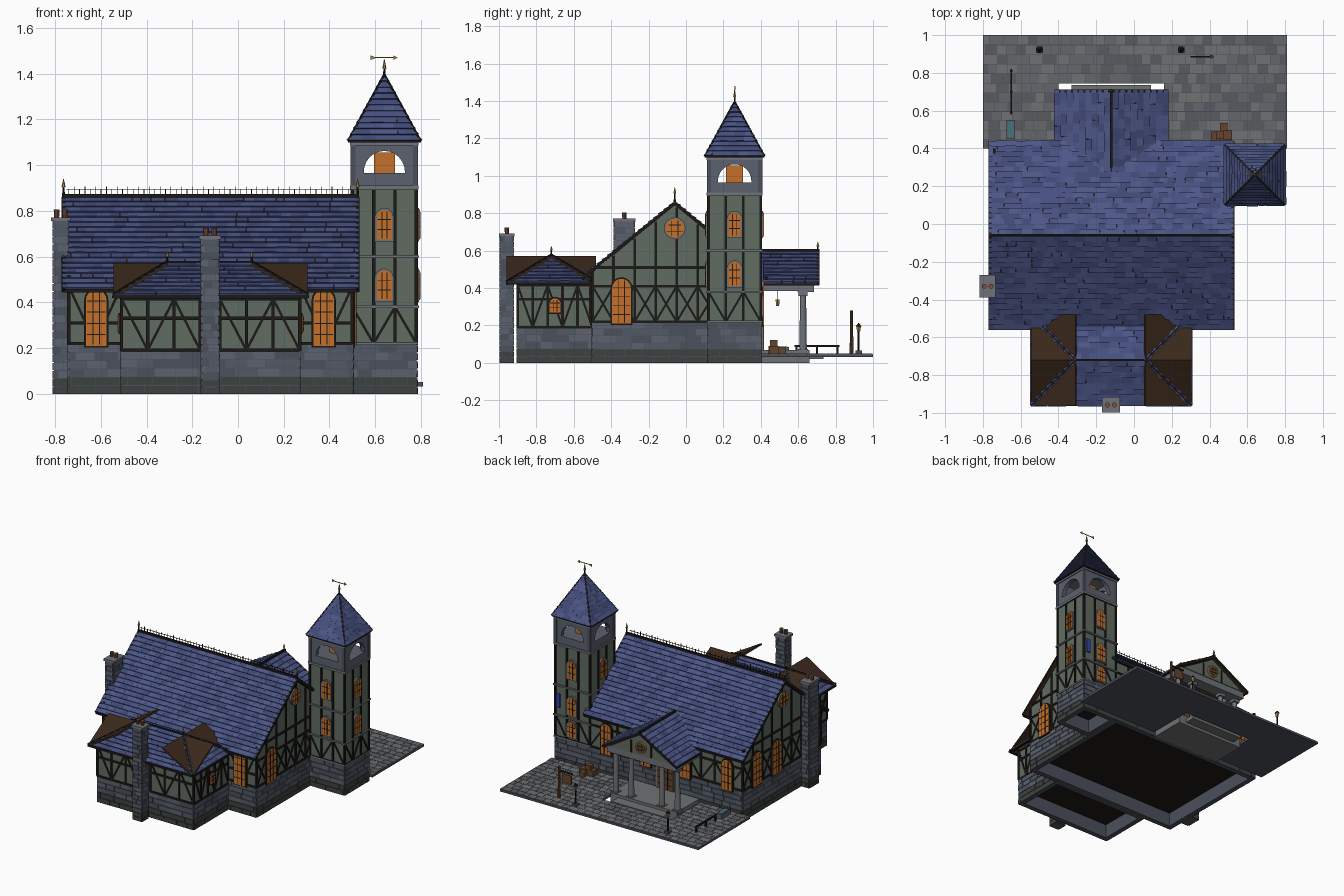
import bpy, bmesh, math, random
from mathutils import Vector as V

if "Cube" in bpy.data.objects:
    bpy.data.objects.remove(bpy.data.objects["Cube"])
random.seed(4)
COL = {'blue1': (.062, .08, .215), 'blue2': (.074, .095, .245), 'blue3': (.052, .066, .18), 'deck': (.042, .021, .011),
       'stone1': (.085, .1, .13), 'stone2': (.105, .12, .155), 'stone3': (.07, .08, .105), 'moss': (.045, .055, .05),
       'pave1': (.13, .135, .145), 'pave2': (.16, .165, .17), 'pave3': (.10, .105, .115), 'wall': (.115, .15, .12),
       'timber': (.012, .010, .009), 'glow': (.55, .16, .022), 'trim': (.16, .17, .19), 'gold': (.4, .24, .06),
       'pot': (.22, .08, .045), 'wood': (.13, .06, .025), 'teal': (.06, .17, .2), 'banner': (.03, .06, .4)}
BLUE, STONE, PAVE = (['blue1', 'blue2', 'blue3'], ['stone1', 'stone2', 'stone3'], ['pave1', 'pave2', 'pave3'])
MAT = {}
for k, c in COL.items():
    MAT[k] = bpy.data.materials.new(k)
    MAT[k].diffuse_color = (*c, 1)
parts = {}
X, Y, Z = V((1, 0, 0)), V((0, 1, 0)), V((0, 0, 1))
DIRS = [V((0, -1, 0)), V((1, 0, 0)), V((0, 1, 0)), V((-1, 0, 0))]


def side(f):  # horizontal tangent of a wall facing f
    return V((-f.y, f.x, 0))


def prism(name, mat, pts, vec):  # polygon swept along a vector, or joined to a second polygon
    bm, mats = parts.setdefault(name, (bmesh.new(), []))
    if mat not in mats:
        mats.append(mat)
    top = vec if isinstance(vec, list) else [V(p) + vec for p in pts]
    a, b = [bm.verts.new(p) for p in pts], [bm.verts.new(p) for p in top]
    n = len(a)
    faces = [a[::-1], b] + [[a[i], a[(i + 1) % n], b[(i + 1) % n], b[i]] for i in range(n)]
    for f in faces:
        bm.faces.new(f).material_index = mats.index(mat)


def box(name, mat, lo, hi):
    (x, y, z), (p, q, r) = lo, hi
    prism(name, mat, [(x, y, z), (p, y, z), (p, q, z), (x, q, z)], Z * (r - z))


def beam(name, mat, a, b, w=.014):
    a, b = V(a), V(b)
    d = (b - a).normalized()
    s = d.cross(Z if abs(d.z) < .9 else X).normalized() * w / 2
    t = d.cross(s)
    prism(name, mat, [a + s + t, a - s + t, a - s - t, a + s - t], b - a)


def cyl(name, mat, c, r1, r2, h, n=10):
    ring = lambda r, z: [V(c) + V((r * math.cos(i * math.tau / n), r * math.sin(i * math.tau / n), z)) for i in range(n)]
    prism(name, mat, ring(r1, 0), ring(r2, h))


def tiles(name, mats, o, u, v, U, rows, w, t, t2, inl=0, inr=0, low=None):
    # staggered rows of blocks or shingles, optionally narrowing towards the top
    o, H, vn = V(o), v.length, v.normalized()
    n = u.cross(vn)
    gap = .002 if t == t2 else .0003
    for r in range(rows):
        v0, v1 = H * r / rows, H * (r + 1) / rows - (.003 if t == t2 else 0)
        x = -w * random.random()
        while x < U:
            x1 = x + w * random.uniform(.7, 1.3)
            cl = lambda q, h: max(inl * h / H, min(U - inr * h / H, q))
            q = [cl(x, v0), cl(x1 - gap, v0), cl(x1 - gap, v1), cl(x, v1)]
            x = x1
            if q[1] - q[0] < .002 and q[2] - q[3] < .002:
                continue
            bot = [o + u * a + vn * h for a, h in zip(q, (v0, v0, v1, v1))]
            k = t * random.uniform(.9, 1.1)
            top = [p + n * e for p, e in zip(bot, (k, k, t2, t2))]
            prism(name, low if low and r < 2 else random.choice(mats), bot, top)


def slope(name, o, u, v, U, rows, inl=0, inr=0, full=True):  # shingles on a deck board
    o, w = V(o), u.cross(v.normalized()) * -.012
    tiles(name + '_shingles', BLUE, o, u, v, U, rows, .05, .01, .003, inl, inr)
    a, b = (0, 0) if full else (inl, inr)
    prism(name + '_deck', 'deck', [o, o + u * U, o + u * (U - b) + v, o + u * a + v], w)


def stonework(name, lo, hi, rows, w=.085, hollow=False, low='moss'):
    (x, y, z), (p, q, r) = lo, hi
    k = .03
    if hollow:
        for a, b in (((x, y), (p, y + k)), ((x, q - k), (p, q)), ((x, y + k), (x + k, q - k)), ((p - k, y + k), (p, q - k))):
            box(name, 'stone3', (*a, z), (*b, r))
        box(name, 'timber', (x + k, y + k, .1), (p - k, q - k, r))
    else:
        box(name, 'stone3', lo, hi)
    for f, o, U in zip(DIRS, ((x, y, z), (p, y, z), (p, q, z), (x, q, z)), (p - x, q - y, p - x, q - y)):
        tiles(name, STONE, o, side(f), Z * (r - z), U, rows, w, .006, .006, low=low)


def frame(name, o, u, L, z0, z1, bays, rails=(), brace=None, bz=None):  # half-timbering
    P = lambda a, z: V((o[0], o[1], 0)) + u * a + Z * z
    for i in range(bays + 1):
        beam(name, 'timber', P(L * i / bays, z0), P(L * i / bays, z1))
    for z in (z0, z1, *rails):
        beam(name, 'timber', P(0, z), P(L, z))
    for i in range(bays):
        a, b = L * i / bays, L * (i + 1) / bays
        lo, hi = bz or (z0, z1)
        if brace == 'X' or (brace == '/' and i % 2):
            beam(name, 'timber', P(a, lo), P(b, hi), .011)
        if brace == 'X' or (brace == '/' and not i % 2):
            beam(name, 'timber', P(b, lo), P(a, hi), .011)


def window(name, c, f, w, z0, z1, rim='timber', kind='arch', glass='glow'):
    u, c = side(f), V((c[0], c[1], 0))
    def outline(g, out):
        r = w / 2 + g
        if kind == 'round':
            pts = [(r * math.cos(i * math.tau / 16), (z0 + z1) / 2 + r * math.sin(i * math.tau / 16)) for i in range(16)]
        else:
            pts = [(-r, z0 - g), (r, z0 - g)] + [(r * math.cos(i * math.pi / 8), z1 - w / 2 + r * math.sin(i * math.pi / 8)) for i in range(9)]
        return [c + u * a + Z * b + f * out for a, b in pts]
    prism(name, rim, outline(.008, -.01), f * .022)
    prism(name, glass, outline(0, 0), f * .016)
    for a in (-w / 6, w / 6):
        beam(name, 'timber', c + u * a + Z * (z0 + .005) + f * .016, c + u * a + Z * (z1 - .01) + f * .016, .004)
    k = max(3, int((z1 - z0) / .045))
    for i in range(1, k):
        z = z0 + (z1 - z0) * i / k
        s = w * .45 if z < z1 - w / 3 else w * .33
        beam(name, 'timber', c - u * s + Z * z + f * .016, c + u * s + Z * z + f * .016, .004)


def finial(name, p, h):
    cyl(name, 'timber', p, .006, .004, h * .55, 6)
    cyl(name, 'gold', V(p) + Z * h * .5, .009, .001, h * .5, 6)


# main hall: stone base, gabled body, roof
stonework('hall_base', (-.74, -.5, 0), (.5, .4, .22), 6, hollow=True)
rz = lambda y: .86 - .81 * abs(y + .06)
prism('hall_walls', 'wall', [(-.74, -.5, .21), (-.74, .4, .21), (-.74, .4, rz(.4) - .02), (-.74, -.06, .845), (-.74, -.5, rz(-.5) - .02)], X * 1.24)
slope('hall_front_roof', (-.768, -.555, .457), X, V((0, .495, .401)), 1.296, 18)
slope('hall_back_roof', (.528, .435, .457), -X, V((0, -.495, .401)), 1.296, 18)
beam('hall_ridge', 'timber', (-.77, -.06, .866), (.53, -.06, .866), .014)
for x in (-.763, .523):
    for y in (-.555, .435):
        beam('bargeboards', 'timber', (x, y, .452), (x, -.06, .855), .016)
    finial('hall_finials', (x, -.06, .87), .07)
for y in (-.55, .43):
    beam('hall_eaves', 'timber', (-.765, y, .449), (.525, y, .449), .014)
for i in range(53):
    x = -.74 + i * .0235
    beam('ridge_cresting', 'timber', (x, -.06, .87), (x, -.06, .906 if i % 2 else .896), .003)
beam('ridge_cresting', 'timber', (-.75, -.06, .892), (.5, -.06, .892), .003)
# hall half-timbering and windows
frame('hall_timbers', (-.74, -.5), X, .23, .22, .47, 2, (.31,), '/')
frame('hall_timbers', (.27, -.5), X, .23, .22, .47, 2, (.31,), '/')
frame('hall_timbers', (-.74, .4), X, 1.24, .22, .47, 11, (.38,), '/', (.22, .38))
for x, f in ((-.74, DIRS[3]), (.5, DIRS[1])):
    frame('gable_timbers', (x, -.5), Y, .9, .22, .41, 8, (), 'X')
    beam('gable_timbers', 'timber', (x, -.5, .51), (x, .4, .51))
    for i in range(9):
        y = -.5 + i * .1125
        beam('gable_timbers', 'timber', (x, y, .4), (x, y, rz(y) - .02))
    window('gable_round_window', (x, -.06), f, .1, .67, .77, 'trim', 'round')
    window('gable_window', (x, -.345 if x > 0 else .02), f, .1, .21, .45)
window('gable_window', (-.74, .25), DIRS[3], .1, .21, .45)
for x in (-.62, .375):
    window('hall_front_window', (x, -.5), DIRS[0], .09, .21, .455)
for x in (-.62, -.28, .04, .36):
    window('hall_back_window', (x, .4), DIRS[2], .08, .2, .42)
window('entrance_door', (-.12, .4), DIRS[2], .13, .06, .34, 'trim', 'arch', 'wood')

# front wing with hipped roof on unclipped deck boards
stonework('wing_base', (-.51, -.9, 0), (.27, -.5, .19), 5, hollow=True)
box('wing_walls', 'wall', (-.51, -.9, .18), (.27, -.46, .435))
frame('wing_timbers', (-.51, -.9), X, .345, .19, .415, 3, (.33,), '/')
frame('wing_timbers', (-.08, -.9), X, .35, .19, .415, 3, (.33,), '/')
for x, f in ((-.51, DIRS[3]), (.27, DIRS[1])):
    frame('wing_timbers', (x, -.9), Y, .4, .19, .415, 5, (.34,), '/')
    window('wing_side_window', (x, -.7), f, .06, .27, .345)
slope('wing_front_roof', (-.545, -.96, .43), X, V((0, .24, .142)), .85, 8, .235, .245)
slope('wing_back_roof', (.305, -.48, .43), -X, V((0, -.24, .142)), .85, 8, .245, .235)
slope('wing_right_roof', (.305, -.96, .43), Y, V((-.245, 0, .142)), .48, 8, .24, .24)
slope('wing_left_roof', (-.545, -.48, .43), -Y, V((.235, 0, .142)), .48, 8, .24, .24)
beam('wing_ridge', 'timber', (-.31, -.72, .575), (.06, -.72, .575), .012)
beam('wing_eaves', 'timber', (-.545, -.955, .424), (.305, -.955, .424), .014)
for x, a in ((-.545, -.31), (.305, .06)):
    beam('wing_eaves', 'timber', (x, -.96, .424), (x, -.48, .424), .012)
    for y in (-.96, -.48):
        beam('wing_hips', 'timber', (x, y, .435), (a, -.72, .578), .01)
    finial('wing_finials', (a, -.72, .575), .05)

# chimneys
for nm, x, y, sx, sy, h in (('side_chimney', -.775, -.33, .03, .052, .76), ('front_chimney', -.122, -.958, .036, .033, .68)):
    stonework(nm, (x - sx, y - sy, 0), (x + sx, y + sy, h), 22, .05)
    box(nm, 'trim', (x - sx - .012, y - sy - .008, h - .005), (x + sx + .012, y + sy + .008, h + .012))
    for d in (-.018, .018):
        cyl(nm + '_pots', 'pot', (x + d, y, h + .01), .011, .013, .035)

# tower shaft
tx, ty, h = .64, .26, .14
C = V((tx, ty, 0))
stonework('tower_base', (tx - h, ty - h, 0), (tx + h, ty + h, .22), 6, .07, hollow=True)
box('tower_walls', 'wall', (tx - h, ty - h, .21), (tx + h, ty + h, .9))
for z, e in ((.22, .008), (.38, .012), (.6, .012)):
    box('tower_bands', 'trim', (tx - h - e, ty - h - e, z - .005), (tx + h + e, ty + h + e, z + .005))
box('belfry_parapet', 'stone2', (tx - .143, ty - .143, .905), (tx + .143, ty + .143, .965))
for z, e in ((.9, .15), (1.092, .15)):
    box('belfry_cornice', 'trim', (tx - e, ty - e, z - .006), (tx + e, ty + e, z + .01))
for f in DIRS:
    u = side(f)
    o = C + f * h - u * h
    frame('tower_timbers', o, u, .28, .22, .9, 3, (), '/', (.22, .38))
    for z in (.41, .675):
        window('tower_window', C + f * h, f, .065, z, z + .13, 'trim')
    if f.y > 0:
        window('tower_window', C + f * h, f, .065, .25, .36, 'trim')
    # belfry arch, corner pier strips and tapering roof side
    arch = [(-.143, .96), (-.09, .96)] + [(-.09 * math.cos(i * math.pi / 12), .97 + .092 * math.sin(i * math.pi / 12)) for i in range(13)]
    arch += [(.09, .96), (.143, .96), (.143, 1.1), (-.143, 1.1)]
    prism('belfry_arches', 'stone2', [C + f * .143 + u * a + Z * b for a, b in arch], f * -.03)
    beam('belfry_piers', 'stone3', C + (f + u) * .137 + Z * .91, C + (f + u) * .137 + Z * 1.09, .022)
    slope('tower_roof', C + f * .157 - u * .157 + Z * 1.105, u, Z * .285 - f * .157, .314, 11, .157, .157, False)
    beam('tower_hips', 'timber', C + (f + u) * .157 + Z * 1.105, C + Z * 1.393, .01)
    beam('tower_eaves', 'timber', C + (f + u) * .155 + Z * 1.104, C + (f - u) * .155 + Z * 1.104, .01)
box('bell_lantern', 'glow', (tx - .046, ty - .046, .96), (tx + .046, ty + .046, 1.055))
finial('tower_finial', (tx, ty, 1.38), .085)
beam('weathervane', 'gold', (tx - .055, ty, 1.47), (tx + .055, ty, 1.47), .004)
prism('weathervane', 'gold', [(tx + .04, ty, 1.46), (tx + .058, ty, 1.47), (tx + .04, ty, 1.48)], Y * .004)
prism('weathervane', 'gold', [(tx - .06, ty, 1.46), (tx - .035, ty, 1.47), (tx - .06, ty, 1.48)], Y * .004)
box('tower_banner', 'banner', (.735, .405, .44), (.765, .415, .54))

# entrance portico
slope('portico_right_roof', (.178, .27, .425), Y, V((-.298, 0, .17)), .44, 9)
slope('portico_left_roof', (-.418, .71, .425), -Y, V((.298, 0, .17)), .44, 9)
beam('portico_ridge', 'timber', (-.12, .3, .602), (-.12, .715, .602), .014)
finial('portico_finial', (-.12, .705, .598), .05)
prism('portico_pediment', 'wall', [(-.38, .67, .425), (.14, .67, .425), (-.12, .67, .58)], Y * .02)
for x in (-.418, .178):
    beam('portico_bargeboards', 'timber', (x, .705, .422), (-.12, .705, .593), .016)
    beam('portico_eaves', 'timber', (x, .44, .42), (x, .71, .42), .01)
    beam('valleys', 'timber', (x, .435, .46), (-.12, .25, .607), .006)
for x in (-.2, -.04):
    beam('pediment_timbers', 'timber', (x, .69, .43), (x, .69, .52), .012)
window('pediment_medallion', (-.12, .69), DIRS[2], .07, .45, .52, 'gold', 'round', 'wood')
box('portico_entablature', 'trim', (-.4, .595, .378), (.16, .685, .425))
for x in (-.4, .1):
    box('portico_entablature', 'trim', (x, .4, .385), (x + .06, .6, .42))
for x in (-.37, -.245, .005, .13):
    box('columns', 'trim', (x - .026, .6, .055), (x + .026, .652, .075))
    cyl('columns', 'trim', (x, .626, .07), .02, .016, .29, 12)
    box('columns', 'trim', (x - .024, .602, .357), (x + .024, .65, .38))
box('portico_floor', 'pave2', (-.39, .4, 0), (.15, .66, .07))
box('portico_step', 'pave2', (-.33, .65, .02), (.09, .735, .05))
beam('portico_lantern', 'timber', (-.12, .49, .34), (-.12, .49, .45), .004)
cyl('portico_lantern', 'gold', (-.12, .49, .305), .009, .013, .035, 6)

# paved forecourt with a gap for the portico
for x0, y0, x1, y1, rows in ((-.8, .4, -.4, .745, 7), (.16, .4, .81, .745, 7), (-.8, .745, .81, 1, 5)):
    box('forecourt_slab', 'stone3', (x0, y0, .032), (x1, y1, .046))
    tiles('forecourt_paving', PAVE, (x0, y0, .046), X, Y * (y1 - y0), x1 - x0, rows, .06, .005, .005)

# street furniture
for x in (-.5, .25):
    box('street_lamps', 'stone3', (x - .018, .905, .05), (x + .018, .941, .065))
    cyl('street_lamps', 'timber', (x, .923, .06), .006, .005, .11, 8)
    cyl('street_lamps', 'gold', (x, .923, .165), .009, .015, .03, 6)
    cyl('street_lamps', 'timber', (x, .923, .195), .018, .002, .018, 6)
cyl('sign_post', 'wood', (.41, .885, .05), .01, .008, .23, 8)
beam('sign_post', 'timber', (.41, .885, .25), (.3, .885, .25), .009)
box('sign_board', 'wood', (.31, .881, .17), (.385, .889, .235))
beam('hitching_rail', 'timber', (-.65, .58, .09), (-.65, .82, .09), .01)
for y in (.59, .7, .81):
    beam('hitching_rail', 'timber', (-.65, y, .045), (-.65, y, .095), .011)
box('water_trough', 'stone2', (-.675, .45, .05), (-.63, .55, .085))
box('trough_water', 'teal', (-.668, .457, .08), (-.637, .543, .088))
for x, y, z, s in ((.435, .465, .05, .05), (.495, .47, .05, .05), (.455, .47, .09, .04), (.475, .515, .05, .04)):
    box('crates', 'wood', (x - s / 2, y - s / 2, z), (x + s / 2, y + s / 2, z + s * .8))

# turn every collected part into an object
for name, (bm, mats) in parts.items():
    bmesh.ops.recalc_face_normals(bm, faces=bm.faces)
    me = bpy.data.meshes.new(name)
    bm.to_mesh(me)
    bm.free()
    for m in mats:
        me.materials.append(MAT[m])
    bpy.context.collection.objects.link(bpy.data.objects.new(name, me))

for m in bpy.data.materials:
    if m.users and not m.is_grease_pencil:
        m.use_nodes = True
        m.node_tree.nodes["Principled BSDF"].inputs["Base Color"].default_value = m.diffuse_color
